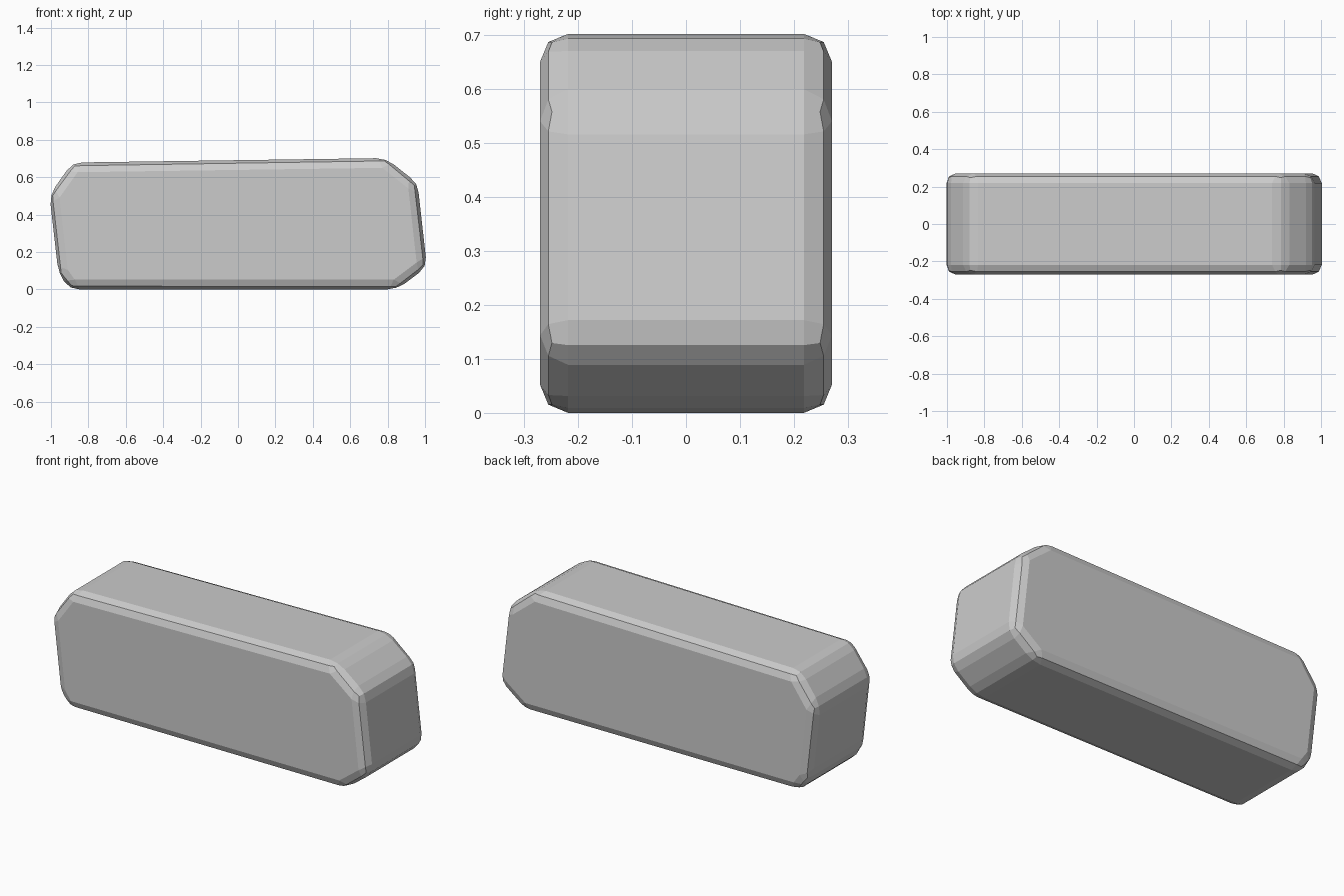
import bpy
import bmesh

default = bpy.data.objects.get("Cube")
if default:
    bpy.data.objects.remove(default, do_unlink=True)

HALF_DEPTH = 0.27
BEVEL = 0.06

# Uneven eight-sided outline of the block (x, z)
OUTLINE = [(-0.9, 0), (0.85, 0), (1.01, 0.12), (0.96, 0.567),
           (0.79, 0.702), (-0.885, 0.678), (-1.008, 0.505), (-0.96, 0.085)]

grey = bpy.data.materials.new("plain_grey")
grey.use_nodes = True
colour = (0.6, 0.6, 0.6, 1)
grey.diffuse_color = colour
grey.node_tree.nodes["Principled BSDF"].inputs["Base Color"].default_value = colour

# Extrude the outline from front to back
bm = bmesh.new()
face = bm.faces.new([bm.verts.new((x, -HALF_DEPTH, z)) for x, z in OUTLINE])
extruded = bmesh.ops.extrude_face_region(bm, geom=[face], use_keep_orig=True)
back = [v for v in extruded["geom"] if isinstance(v, bmesh.types.BMVert)]
bmesh.ops.translate(bm, verts=back, vec=(0, 2 * HALF_DEPTH, 0))
bmesh.ops.recalc_face_normals(bm, faces=bm.faces)

# Two-step bevel on every edge
bmesh.ops.bevel(bm, geom=bm.edges[:], offset=BEVEL, offset_type='OFFSET',
                segments=2, profile=0.5, affect='EDGES', clamp_overlap=True)

mesh = bpy.data.meshes.new("bevelled_block")
bm.to_mesh(mesh)
bm.free()
mesh.materials.append(grey)
block = bpy.data.objects.new("bevelled_block", mesh)
bpy.context.collection.objects.link(block)
